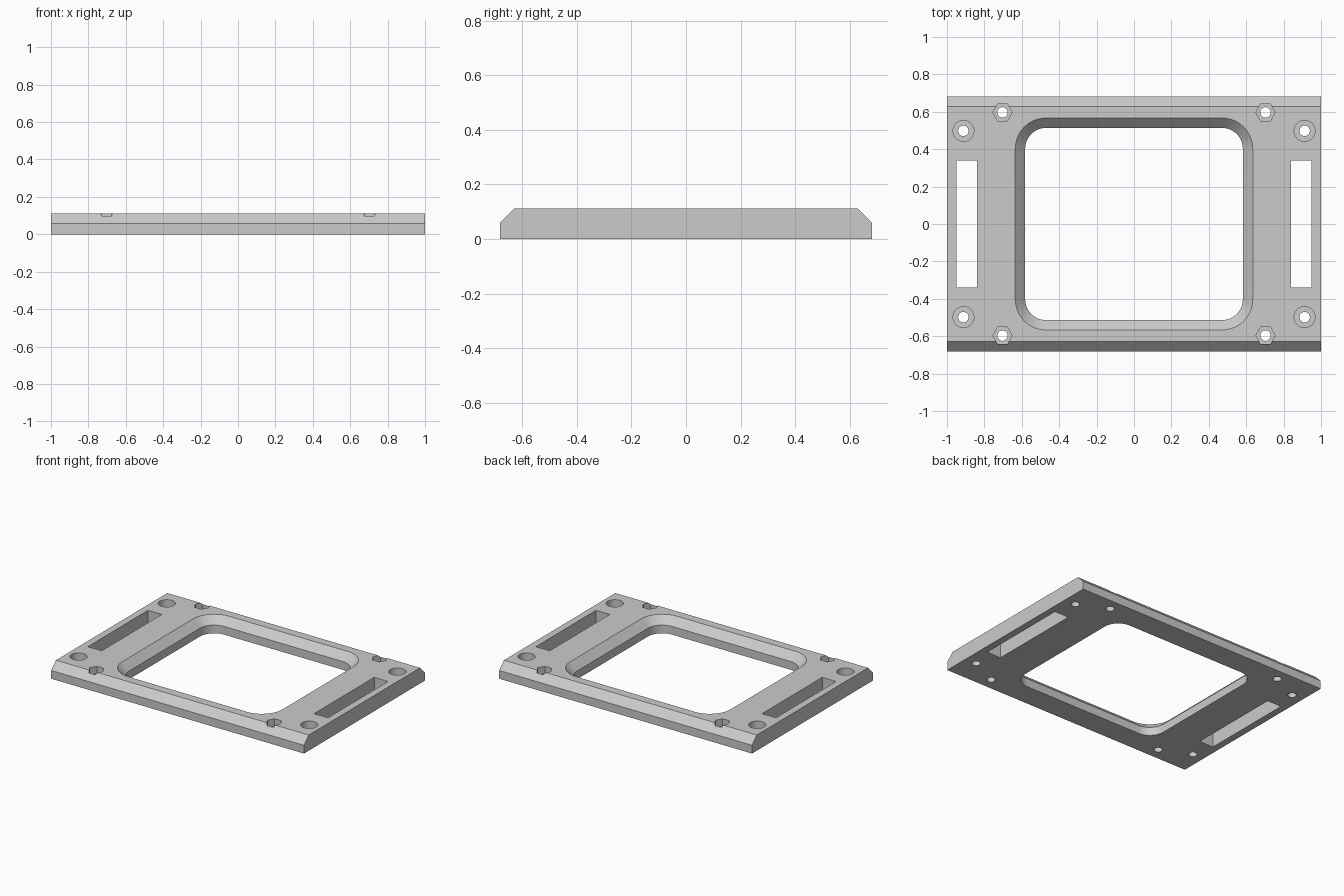
import bpy
import bmesh
from math import cos, sin, pi

WIDTH, DEPTH, HEIGHT, BEVEL = 2.0, 1.364, 0.112, 0.053
SHOULDER = HEIGHT - BEVEL

cube = bpy.data.objects.get("Cube")
if cube:
    bpy.data.objects.remove(cube, do_unlink=True)

grey = bpy.data.materials.new("plain grey")
grey.use_nodes = True
colour = (0.6, 0.6, 0.6, 1)
grey.diffuse_color = colour
grey.node_tree.nodes["Principled BSDF"].inputs["Base Color"].default_value = colour


def loft(name, rings):
    """Closed solid skinned through matching rings of points."""
    bm = bmesh.new()
    loops = [[bm.verts.new(p) for p in ring] for ring in rings]
    n = len(loops[0])
    for a, b in zip(loops, loops[1:]):
        for i in range(n):
            j = (i + 1) % n
            bm.faces.new((a[i], a[j], b[j], b[i]))
    bm.faces.new(loops[0])
    bm.faces.new(loops[-1])
    bmesh.ops.recalc_face_normals(bm, faces=bm.faces)
    mesh = bpy.data.meshes.new(name)
    bm.to_mesh(mesh)
    bm.free()
    mesh.materials.append(grey)
    ob = bpy.data.objects.new(name, mesh)
    bpy.context.collection.objects.link(ob)
    return ob


def circle(x, y, z, r, sides):
    return [(x + r * cos(2 * pi * i / sides), y + r * sin(2 * pi * i / sides), z)
            for i in range(sides)]


def rounded(cx, cy, r, z, steps=10):
    """Rounded rectangle with corner centres at (+-cx, +-cy)."""
    ring = []
    for k, (sx, sy) in enumerate(((1, 1), (-1, 1), (-1, -1), (1, -1))):
        for i in range(steps + 1):
            a = (k + i / steps) * pi / 2
            ring.append((sx * cx + r * cos(a), sy * cy + r * sin(a), z))
    return ring


def prism(x, y, r, sides, low, high):
    return loft("cutter", [circle(x, y, z, r, sides) for z in (low, high)])


# Plate: side profile with bevelled long edges, extruded along x
hy = DEPTH / 2
profile = [(-hy, 0), (hy, 0), (hy, SHOULDER), (hy - BEVEL, HEIGHT),
           (BEVEL - hy, HEIGHT), (-hy, SHOULDER)]
plate = loft("frame_plate", [[(x, y, z) for y, z in profile]
                             for x in (-WIDTH / 2, WIDTH / 2)])

# Central window with a flared upper half
flare = BEVEL + 0.05
cutters = [loft("cutter", [rounded(0.47, 0.402, 0.112, -0.1),
                           rounded(0.47, 0.402, 0.112, SHOULDER),
                           rounded(0.47, 0.402, 0.112 + flare, SHOULDER + flare)])]

for sx in (-1, 1):
    # Long side slots
    cutters.append(loft("cutter", [[(sx * x, y, z) for x, y in
                                    ((0.84, -0.34), (0.95, -0.34),
                                     (0.95, 0.34), (0.84, 0.34))]
                                   for z in (-0.1, 0.2)]))
    for sy in (-1, 1):
        # Counterbored screw holes, then hexagonal nut pockets
        for x, y, r, sides in ((0.912, 0.498, 0.056, 40), (0.703, 0.597, 0.052, 6)):
            cutters.append(prism(sx * x, sy * y, r, sides, SHOULDER, 0.2))
            cutters.append(prism(sx * x, sy * y, 0.028, 32, -0.1, 0.2))

bpy.ops.object.select_all(action="DESELECT")
plate.select_set(True)
bpy.context.view_layer.objects.active = plate
for cutter in cutters:
    cutter.hide_render = True
    cut = plate.modifiers.new("cut", "BOOLEAN")
    cut.operation = "DIFFERENCE"
    cut.solver = "EXACT"
    cut.object = cutter
    bpy.ops.object.modifier_apply(modifier=cut.name)
    bpy.data.objects.remove(cutter, do_unlink=True)

bpy.ops.object.shade_smooth_by_angle(angle=pi / 6)
